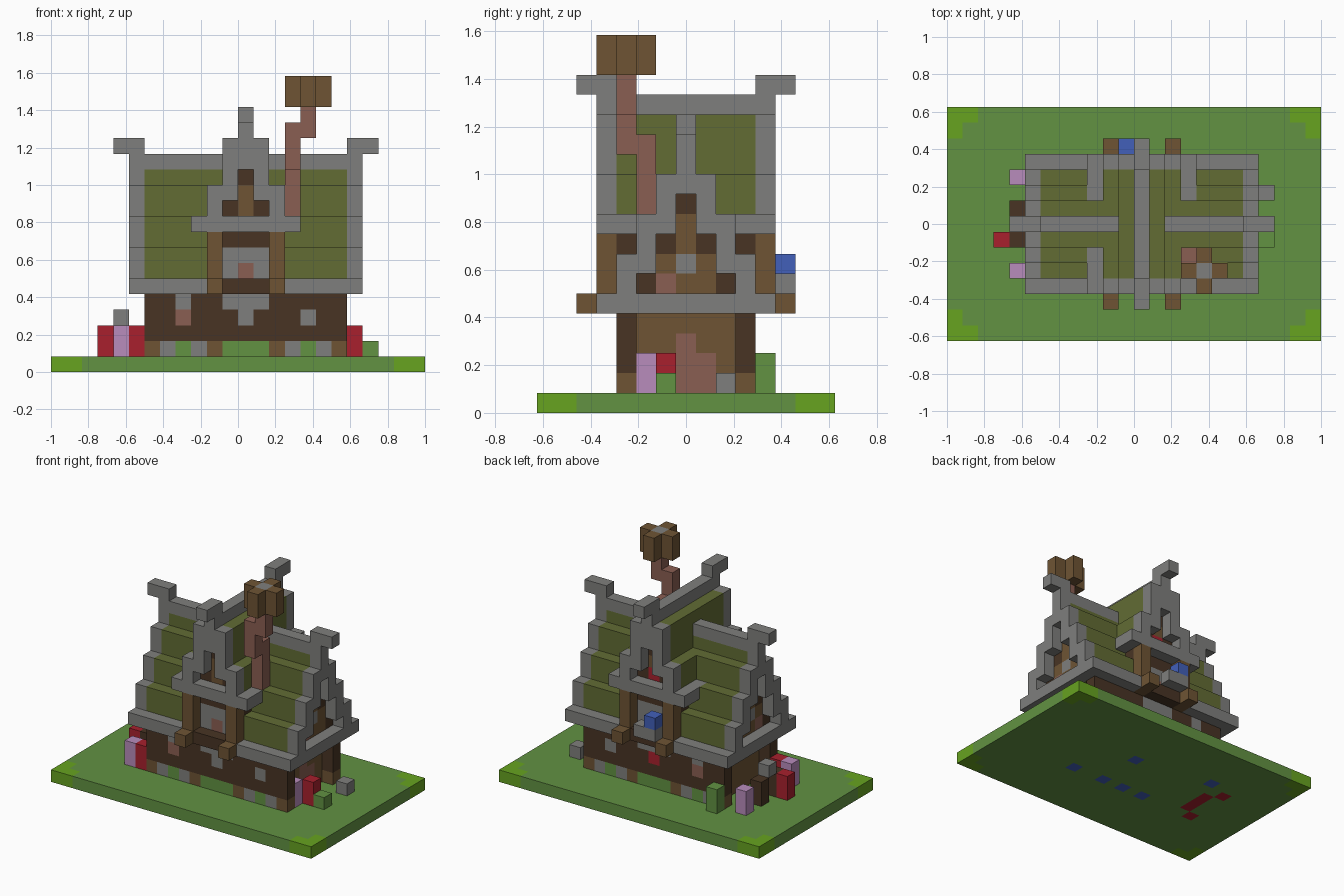
import bpy
import bmesh
from mathutils import Vector

if "Cube" in bpy.data.objects:
    bpy.data.objects.remove(bpy.data.objects["Cube"], do_unlink=True)

UNIT = 1 / 12
ORIGIN = Vector((-1, -0.625, 0))

# Palette as sRGB hex, keyed by one letter
PALETTE = {
    "g": ("grass green", "629242"), "l": ("lime green", "67a320"),
    "s": ("stone grey", "7f7f7d"), "d": ("dark timber", "483424"),
    "b": ("brown timber", "6e5434"), "o": ("olive thatch", "626c34"),
    "c": ("clay brick", "8a5e52"), "r": ("red", "a8202d"),
    "p": ("lilac", "b88cbc"), "u": ("blue", "4260ba"),
}


def linear(text):
    value = int(text, 16) / 255
    return value / 12.92 if value < 0.04 else ((value + 0.055) / 1.055) ** 2.4


materials = {}
for key, (label, code) in PALETTE.items():
    rgba = [linear(code[n:n + 2]) for n in (0, 2, 4)] + [1]
    mat = bpy.data.materials.new(label)
    mat.use_nodes = True
    mat.diffuse_color = rgba
    mat.node_tree.nodes["Principled BSDF"].inputs["Base Color"].default_value = rgba
    materials[key] = mat
SLOT = {key: n for n, key in enumerate(materials)}

cells = {}


def span(value):
    return range(value[0], value[1] + 1) if isinstance(value, tuple) else (value,)


def fill(part, colour, xs, ys, zs, mirror=""):
    """Fill a block of cells; mirror may hold x and y. Later fills win."""
    for i in span(xs):
        for j in span(ys):
            for k in span(zs):
                for a in {i, 24 - i} if "x" in mirror else {i}:
                    for b in {j, 14 - j} if "y" in mirror else {j}:
                        cells[a, b, k] = (part, colour)


def pattern(part, rows, top, first, depth, axis, mirror=""):
    """Lay rows of colour letters downwards on an upright panel."""
    for drop, row in enumerate(rows):
        for n, letter in enumerate(row):
            if letter != ".":
                at = (first + n, depth) if axis == "x" else (depth, first + n)
                fill(part, letter, *at, top - drop, mirror)


# Lawn with lime corners
fill("lawn", "g", (0, 23), (0, 14), 0)
for i, j in ((0, 0), (1, 0), (0, 1)):
    for a in (i, 23 - i):
        for b in (j, 14 - j):
            fill("lawn", "l", a, b, 0)

# Ground floor: timber walls, recessed ends, mixed footing
fill("ground_floor", "b", (7, 17), (5, 9), (1, 4))
fill("ground_floor", "d", (6, 18), 4, (2, 4), "y")
pattern("footing", ["bsgsbgggbsgsb"], 1, 6, 4, "x", "y")
pattern("wall_stones", ["..s..sss", "..c...s...s"], 4, 6, 4, "x", "y")
fill("wall_stones", "r", 12, 10, 3)

# Main roof: stepped olive courses, stone eaves and ridge
for step in range(5):
    fill("main_roof", "o", (6, 18), 3 + step, (5, 5 + 2 * step), "y")
fill("roof_trim", "s", (5, 19), 3, 5, "y")
fill("roof_trim", "s", (5, 19), 7, 13)

# Gable ends: recessed panel inside a stepped stone frame
GABLE = ["..d..", "..b..", ".dbd.", ".bsb.", "dcbbd"]
pattern("gable_panels", GABLE, 10, 5, 18, "y", "x")
fill("gable_frames", "s", 19, (3, 11), 5, "x")
for step in range(1, 5):
    fill("gable_frames", "s", 19, 3 + step, (3 + 2 * step, 5 + 2 * step), "xy")
fill("gable_frames", "s", 19, 4, (5, 7), "xy")
fill("gable_finials", "s", (19, 20), 7, 14, "x")

# Cross roof running front to back
fill("cross_roof", "b", (10, 14), (4, 10), (6, 9))
fill("cross_roof", "o", (10, 14), (4, 10), (10, 11))
fill("cross_roof", "o", (11, 13), (4, 10), (12, 14))
fill("cross_trim", "s", 12, (3, 11), 15)
fill("cross_trim", "s", 9, (3, 11), 9, "x")

# Dormer fronts: frame, posts, windows and beam ends
DORMER = ["..d..", "..b..", ".dbd.", "sssss", "bdddb", "bsssb", "bscsb"]
pattern("dormer_panels", DORMER[:3], 12, 10, 4, "x", "y")
pattern("dormer_panels", DORMER[3:], 9, 10, 4, "x", "y")
fill("dormer_panels", "r", 12, 10, 10)
fill("dormer_panels", "d", 10, 4, 8, "xy")
fill("dormer_frames", "s", (9, 15), 3, 9, "y")
for i, low, high in ((10, 10, 11), (11, 11, 14), (12, 13, 15)):
    fill("dormer_frames", "s", i, 3, (low, high), "xy")
fill("dormer_finials", "s", 12, (2, 3), 16, "y")
fill("dormer_sills", "d", (11, 13), 3, 5, "y")
fill("dormer_posts", "b", 10, 3, (5, 8), "xy")
fill("beam_ends", "b", 10, 2, 5, "xy")

# Planter at the back window
fill("planter", "s", (11, 12), 12, 6)
fill("planter", "u", 11, 12, 7)

# Crooked chimney with a cross-shaped cap
fill("chimney", "c", 15, 5, (10, 13))
fill("chimney", "c", 15, 4, (13, 15))
fill("chimney", "c", 16, 4, (15, 16))
fill("chimney_cap", "b", (15, 17), 4, (17, 18))
fill("chimney_cap", "b", 16, (3, 5), (17, 18))
fill("chimney_cap", "s", 16, 4, (17, 18))

# Right end: brick doorway and garden pieces
fill("doorway", "c", 17, 7, (1, 3))
fill("doorway", "c", 17, 8, (1, 2))
fill("right_garden", "p", 18, 5, (1, 2))
fill("right_garden", "r", 19, 6, (1, 2))
fill("right_garden", "g", 20, 6, 1)
fill("right_garden", "s", 20, 9, 1)

# Left end: porch and flowers
fill("left_porch", "d", 4, 6, (1, 2), "y")
fill("left_porch", "s", 4, 7, 3)
fill("left_flowers", "p", 4, 4, (1, 2), "y")
fill("left_flowers", "r", 3, 6, (1, 2))
fill("left_flowers", "r", 5, 4, (1, 2))
fill("back_bush", "g", 6, 11, (1, 2))

# Coloured spots on the underside of the lawn
spots = {(i, 5): "u" for i in (9, 11, 13, 16)}
spots.update({(13, 9): "u", (6, 10): "u", (4, 5): "r", (4, 9): "r"})
spots.update({(5, j): "r" for j in (6, 7, 8)})


def build(part):
    """Make one mesh from the exposed sides of a part's cells."""
    bm = bmesh.new()
    corners = {}

    def corner(point):
        if point not in corners:
            corners[point] = bm.verts.new(ORIGIN + Vector(point) * UNIT)
        return corners[point]

    for cell, (owner, colour) in cells.items():
        if owner != part:
            continue
        for axis in range(3):
            for side in (0, 1):
                near = list(cell)
                near[axis] += 2 * side - 1
                if tuple(near) in cells:
                    continue
                loop = []
                for u, v in ((0, 0), (1, 0), (1, 1), (0, 1)):
                    point = list(cell)
                    point[axis] += side
                    point[(axis + 1) % 3] += u
                    point[(axis + 2) % 3] += v
                    loop.append(corner(tuple(point)))
                face = bm.faces.new(loop if side else loop[::-1])
                under = near[2] < 0
                face.material_index = SLOT[spots.get(cell[:2], colour) if under else colour]
    if bm.faces:
        mesh = bpy.data.meshes.new(part)
        bm.to_mesh(mesh)
        for mat in materials.values():
            mesh.materials.append(mat)
        bpy.context.collection.objects.link(bpy.data.objects.new(part, mesh))
    bm.free()


for name in sorted({owner for owner, _ in cells.values()}):
    build(name)
